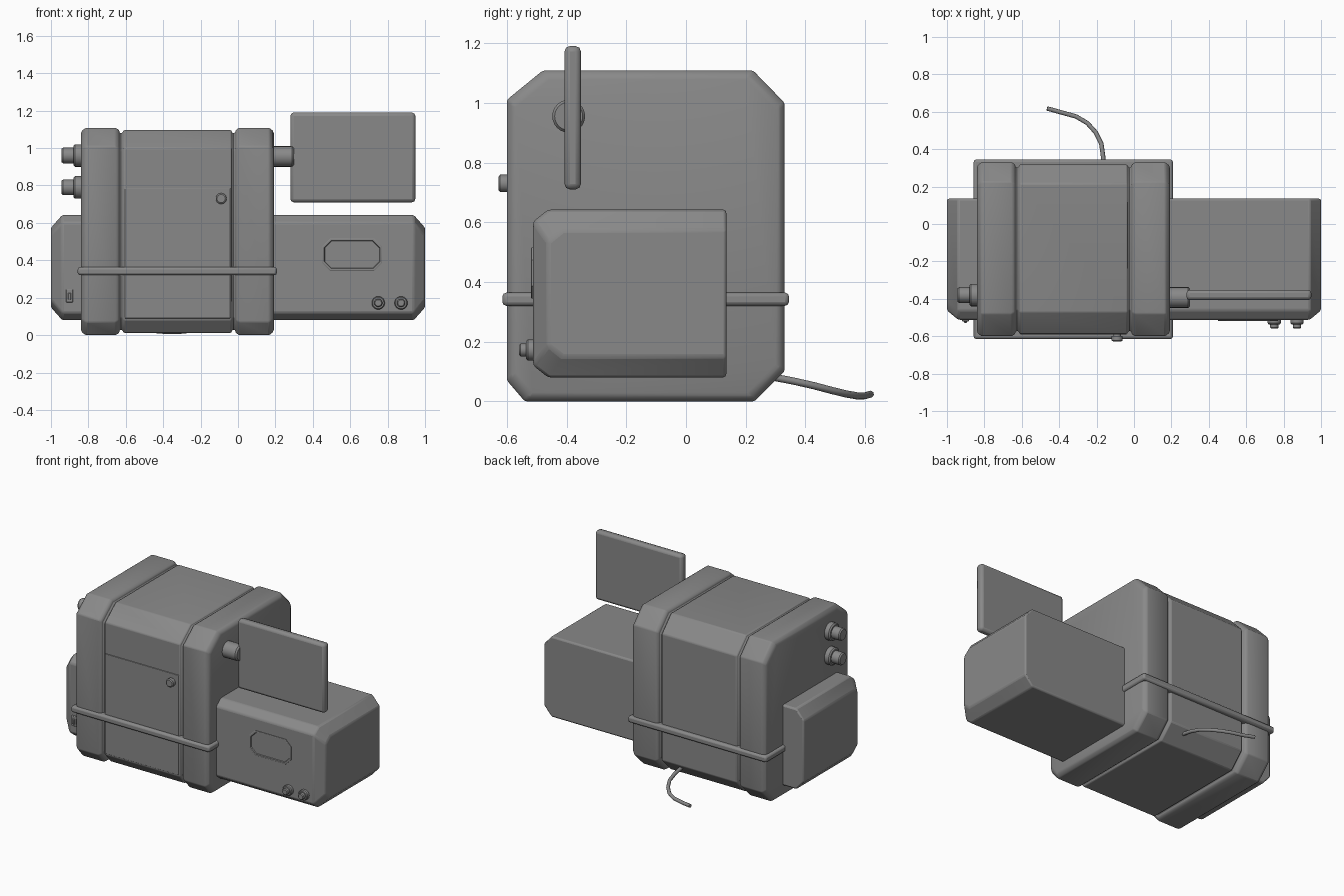
import bpy, bmesh, math
from mathutils import Vector

if "Cube" in bpy.data.objects:
    bpy.data.objects.remove(bpy.data.objects["Cube"])

grey = bpy.data.materials.new("grey")
grey.diffuse_color = (0.25, 0.25, 0.25, 1)
grey.use_nodes = True
grey.node_tree.nodes["Principled BSDF"].inputs["Base Color"].default_value = grey.diffuse_color


def finish(bm, name, bevel=0, segments=2, angle=35):
    bmesh.ops.recalc_face_normals(bm, faces=bm.faces)
    mesh = bpy.data.meshes.new(name)
    bm.to_mesh(mesh)
    bm.free()
    ob = bpy.data.objects.new(name, mesh)
    bpy.context.collection.objects.link(ob)
    mesh.materials.append(grey)
    if bevel:
        m = ob.modifiers.new("soft_edges", 'BEVEL')
        m.width, m.segments, m.limit_method = bevel, segments, 'ANGLE'
    bpy.ops.object.select_all(action='DESELECT')
    ob.select_set(True)
    bpy.context.view_layer.objects.active = ob
    bpy.ops.object.shade_smooth_by_angle(angle=math.radians(angle))
    return ob


def loft(name, rings, **kw):
    """Skin a list of equal-length closed rings and cap both ends."""
    bm = bmesh.new()
    rows = [[bm.verts.new(p) for p in r] for r in rings]
    for a, b in zip(rows, rows[1:]):
        for i in range(len(a)):
            j = (i + 1) % len(a)
            bm.faces.new((a[i], a[j], b[j], b[i]))
    bm.faces.new(rows[0])
    bm.faces.new(rows[-1])
    return finish(bm, name, **kw)


def box(name, lo, hi, **kw):
    x0, y0, z0 = lo
    x1, y1, z1 = hi
    ring = lambda x: [(x, y0, z0), (x, y1, z0), (x, y1, z1), (x, y0, z1)]
    return loft(name, [ring(x0), ring(x1)], **kw)


def turned(name, base, axis, steps, sides=24):
    """Round part along x or y from (distance, radius) steps."""
    rings = []
    for d, r in steps:
        ring = []
        for i in range(sides):
            a = math.tau * i / sides
            u, v = r * math.cos(a), r * math.sin(a)
            off = (d, u, v) if axis == 'x' else (u, d, v)
            ring.append(Vector(base) + Vector(off))
        rings.append(ring)
    return loft(name, rings)


# Main housing: chamfered cross-section with two raised end bands and grooves
SECTION = [(-0.60, 0.07), (-0.54, 0), (0.23, 0), (0.33, 0.10),
           (0.33, 1.00), (0.225, 1.108), (-0.48, 1.108), (-0.60, 1.01)]
CY, CZ, HY, HZ = -0.135, 0.554, 0.465, 0.554


def section(x, inset):
    return [(x, CY + (y - CY) * (1 - inset / HY), CZ + (z - CZ) * (1 - inset / HZ))
            for y, z in SECTION]


half = [(0.0, 0.03), (0.006, 0.015), (0.025, 0), (0.185, 0), (0.203, 0.01),
        (0.208, 0.028), (0.222, 0.028), (0.228, 0.012)]
X0, X1 = -0.84, 0.192
stations = [(X0 + d, i) for d, i in half] + [(X1 - d, i) for d, i in reversed(half)]
loft("main_housing", [section(x, i) for x, i in stations], bevel=0.012, angle=40)

# Door panel with its top seam, and door knob
box("door_panel", (-0.607, -0.592, 0.09), (-0.041, -0.58, 0.785), bevel=0.003)
turned("door_knob", (-0.09, -0.58, 0.73), 'y', [(0, 0.02), (-0.018, 0.02), (-0.02, 0.029),
                                               (-0.043, 0.029), (-0.048, 0.022)])

# Side housing: long box, chamfered at the front and at both ends
def side_ring(x, dz, dy):
    a, b, f = 0.08 + dz, 0.642 - dz, -0.512 + dy
    return [(x, 0.135, a), (x, 0.135, b), (x, f + 0.05, b), (x, f, b - 0.04),
            (x, f, a + 0.04), (x, f + 0.05, a)]


loft("side_housing", [side_ring(-1, 0.068, 0.05), side_ring(-0.94, 0, 0),
                      side_ring(0.94, 0, 0), side_ring(1, 0.068, 0.05)], bevel=0.01)

# Strap wrapped around the housing
box("strap", (-0.857, -0.615, 0.32), (0.208, 0.345, 0.364), bevel=0.013)

# Display panel and its round mount
box("display_panel", (0.28, -0.407, 0.71), (0.948, -0.352, 1.19), bevel=0.018, segments=2)
turned("display_mount", (0.18, -0.393, 0.955), 'x',
       [(0, 0.055), (0.11, 0.055), (0.12, 0.047)])

# Two stepped connectors on the left side
for z in (0.96, 0.79):
    turned("side_connector", (-0.83, -0.38, z), 'x',
           [(0, 0.06), (-0.042, 0.06), (-0.05, 0.052), (-0.05, 0.042),
            (-0.105, 0.042), (-0.113, 0.036)])

# Two push buttons on the front of the side housing
for x in (0.75, 0.872):
    turned("push_button", (x, -0.50, 0.172), 'y',
           [(0, 0.035), (-0.03, 0.035), (-0.036, 0.03), (-0.036, 0.022),
            (-0.054, 0.022), (-0.059, 0.017)])


# Window plate with a raised rim
def window_ring(y, g):
    w, h, c = 0.16 - g, 0.086 - g, 0.042 - g * 0.4
    pts = [(w, h - c), (w - c, h), (c - w, h), (-w, h - c),
           (-w, c - h), (c - w, -h), (w - c, -h), (w, c - h)]
    return [(0.61 + u, y, 0.43 + v) for u, v in pts]


loft("window", [window_ring(-0.505, 0), window_ring(-0.517, 0), window_ring(-0.519, 0.003),
                window_ring(-0.519, 0.011), window_ring(-0.513, 0.014)], angle=30)

# Small rocker switch on the left
box("switch_frame", (-0.92, -0.52, 0.175), (-0.882, -0.50, 0.245), bevel=0.004)
box("switch_lever", (-0.909, -0.528, 0.19), (-0.893, -0.51, 0.225), bevel=0.003)

# Power cable trailing from the back
curve = bpy.data.curves.new("power_cable", 'CURVE')
curve.dimensions = '3D'
curve.bevel_depth = 0.012
curve.bevel_resolution = 2
curve.use_fill_caps = True
path = [(-0.165, 0.27, 0.085), (-0.165, 0.36, 0.068), (-0.175, 0.43, 0.052),
        (-0.205, 0.49, 0.036), (-0.25, 0.54, 0.024), (-0.31, 0.575, 0.018),
        (-0.39, 0.597, 0.018), (-0.465, 0.618, 0.024)]
spline = curve.splines.new('POLY')
spline.points.add(len(path) - 1)
for p, co in zip(spline.points, path):
    p.co = (*co, 1)
cable = bpy.data.objects.new("power_cable", curve)
curve.materials.append(grey)
bpy.context.collection.objects.link(cable)
